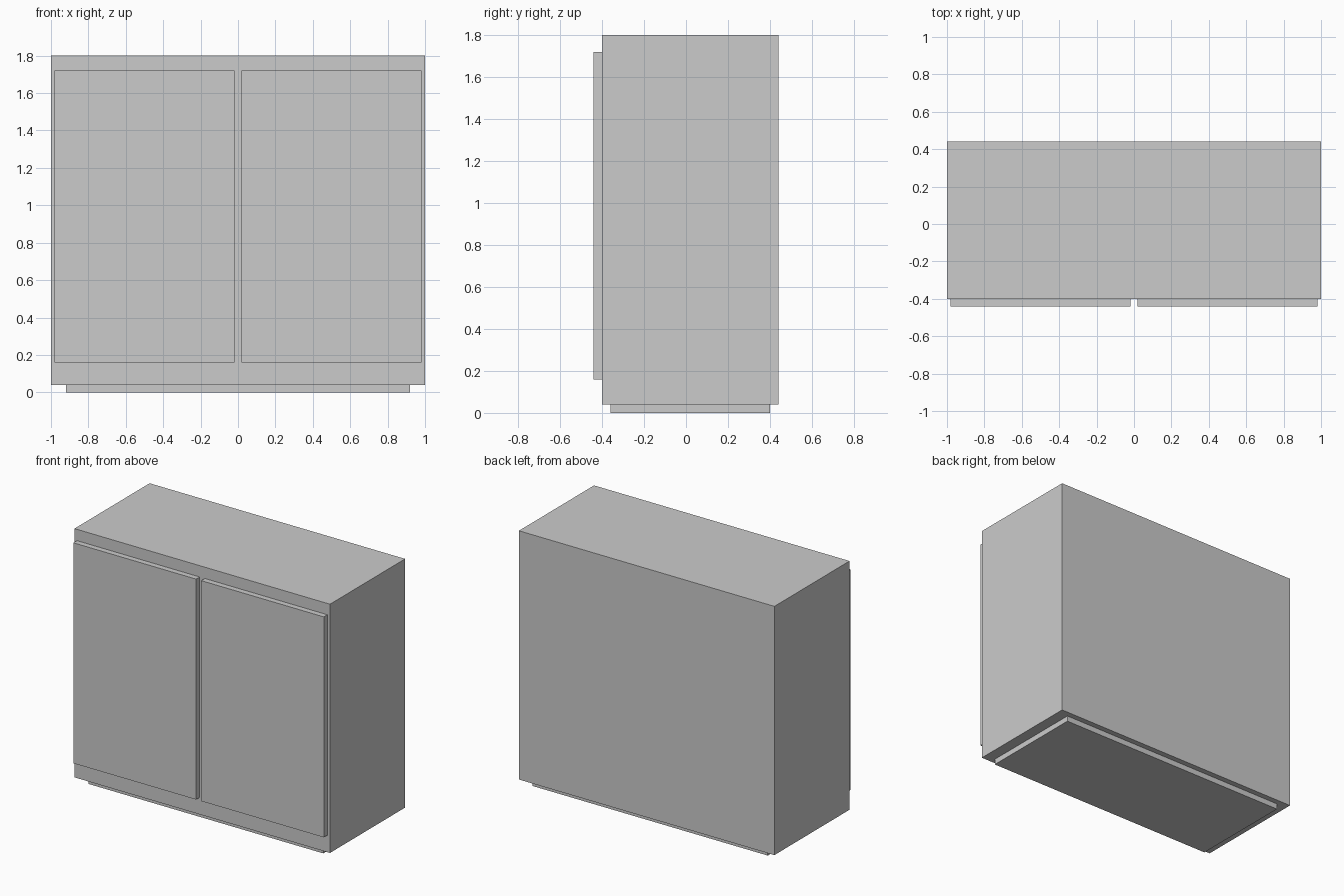
import bpy

if "Cube" in bpy.data.objects:
    bpy.data.objects.remove(bpy.data.objects["Cube"])


def box(name, x, y, z):
    """Add a box spanning the given (min, max) ranges."""
    spans = (x, y, z)
    bpy.ops.mesh.primitive_cube_add(size=1, location=[(a + b) / 2 for a, b in spans])
    obj = bpy.context.object
    obj.name = name
    size = [b - a for a, b in spans]
    for v in obj.data.vertices:
        v.co = [c * s for c, s in zip(v.co, size)]
    return obj


# Recessed plinth
box("plinth", (-0.92, 0.92), (-0.36, 0.40), (0.0, 0.04))

# Main cabinet body
box("cabinet_body", (-1.0, 1.0), (-0.40, 0.44), (0.04, 1.80))

# Pair of front doors
for name, x in (("left_door", (-0.98, -0.02)), ("right_door", (0.02, 0.98))):
    box(name, x, (-0.44, -0.40), (0.16, 1.72))
